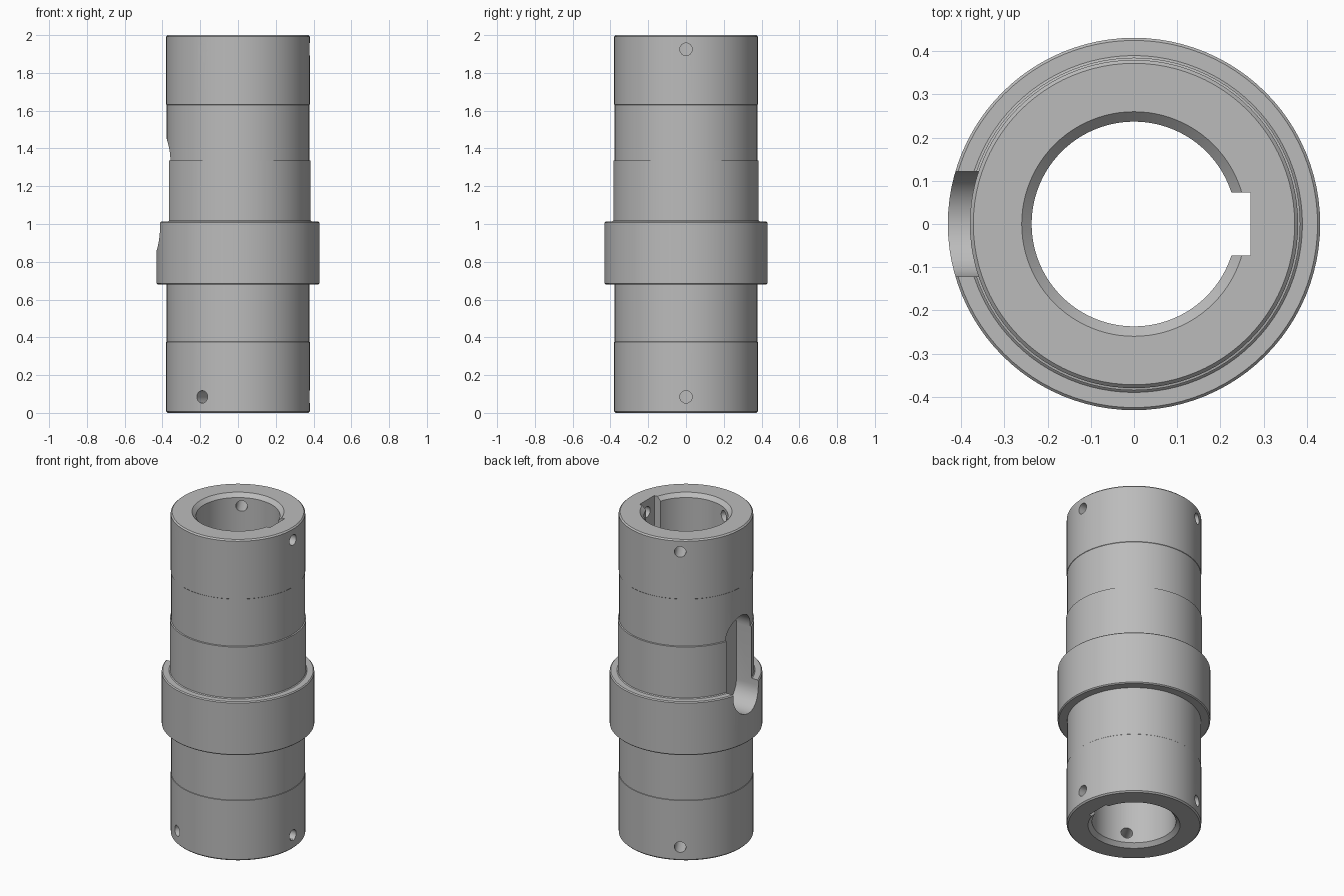
import bpy, bmesh
from math import pi, cos, sin
from mathutils import Matrix, Vector

cube = bpy.data.objects.get("Cube")
if cube:
    bpy.data.objects.remove(cube, do_unlink=True)

steel = bpy.data.materials.new("steel_grey")
steel.use_nodes = True
grey = (0.5, 0.5, 0.5, 1)
steel.diffuse_color = grey
steel.node_tree.nodes["Principled BSDF"].inputs["Base Color"].default_value = grey


def make_object(name, bm):
    bmesh.ops.recalc_face_normals(bm, faces=bm.faces)
    mesh = bpy.data.meshes.new(name)
    bm.to_mesh(mesh)
    bm.free()
    mesh.materials.append(steel)
    obj = bpy.data.objects.new(name, mesh)
    bpy.context.collection.objects.link(obj)
    return obj


def lathe(name, profile, steps=96):
    """Spin a closed (radius, height) profile round the z axis."""
    bm = bmesh.new()
    verts = [bm.verts.new((r, 0, z)) for r, z in profile]
    edges = [bm.edges.new((verts[i - 1], verts[i])) for i in range(len(verts))]
    bmesh.ops.spin(bm, geom=verts + edges, cent=(0, 0, 0), axis=(0, 0, 1),
                   angle=2 * pi, steps=steps, use_duplicate=False)
    bmesh.ops.remove_doubles(bm, verts=bm.verts, dist=1e-5)
    return make_object(name, bm)


def prism(name, outline, x0, x1):
    """Extrude a (y, z) outline along x."""
    bm = bmesh.new()
    face = bm.faces.new([bm.verts.new((x0, y, z)) for y, z in outline])
    new = bmesh.ops.extrude_face_region(bm, geom=[face])["geom"]
    moved = [v for v in new if isinstance(v, bmesh.types.BMVert)]
    bmesh.ops.translate(bm, verts=moved, vec=Vector((x1 - x0, 0, 0)))
    return make_object(name, bm)


def arc(cz, radius, start, steps=20):
    return [(radius * cos(start + pi * i / steps), cz + radius * sin(start + pi * i / steps))
            for i in range(steps + 1)]


# Hollow stepped sleeve with a raised collar and chamfered ends
sleeve = lathe("sleeve", [
    (0.26, 0), (0.372, 0), (0.38, 0.008),
    (0.38, 0.375), (0.378, 0.377),
    (0.378, 0.68), (0.425, 0.68), (0.431, 0.686),
    (0.431, 1.007), (0.425, 1.013), (0.39, 1.013), (0.385, 1.018),
    (0.385, 1.335), (0.378, 1.337), (0.378, 1.63), (0.38, 1.632),
    (0.38, 1.992), (0.372, 2), (0.26, 2),
    (0.237, 1.977), (0.237, 0.023)])

# Keyway along the bore
cutters = [prism("keyway_cutter",
                 [(-0.073, -0.1), (0.073, -0.1), (0.073, 2.1), (-0.073, 2.1)], 0.1, 0.27)]

# Round-ended slot in the outer wall and collar
cutters.append(prism("slot_cutter", arc(1.33, 0.122, 0) + arc(0.98, 0.122, pi), -0.6, -0.262))

# Three radial screw holes near each end
hole = arc(0, 0.033, 0, 12) + arc(0, 0.033, pi, 12)[1:-1]
for z in (0.085, 1.925):
    for k in range(3):
        cutter = prism("hole_cutter", hole, 0.12, 0.5)
        cutter.data.transform(Matrix.Translation((0, 0, z)) @ Matrix.Rotation(k * 2 * pi / 3, 4, "Z"))
        cutters.append(cutter)

# Cut, then clear the helpers away
bpy.ops.object.select_all(action="DESELECT")
bpy.context.view_layer.objects.active = sleeve
sleeve.select_set(True)
for cutter in cutters:
    cutter.hide_render = True
    mod = sleeve.modifiers.new("cut", "BOOLEAN")
    mod.operation = "DIFFERENCE"
    mod.solver = "EXACT"
    mod.object = cutter
    bpy.ops.object.modifier_apply(modifier=mod.name)
    bpy.data.objects.remove(cutter, do_unlink=True)

for poly in sleeve.data.polygons:
    poly.material_index = 0
bpy.ops.object.shade_smooth_by_angle(angle=pi / 6)
